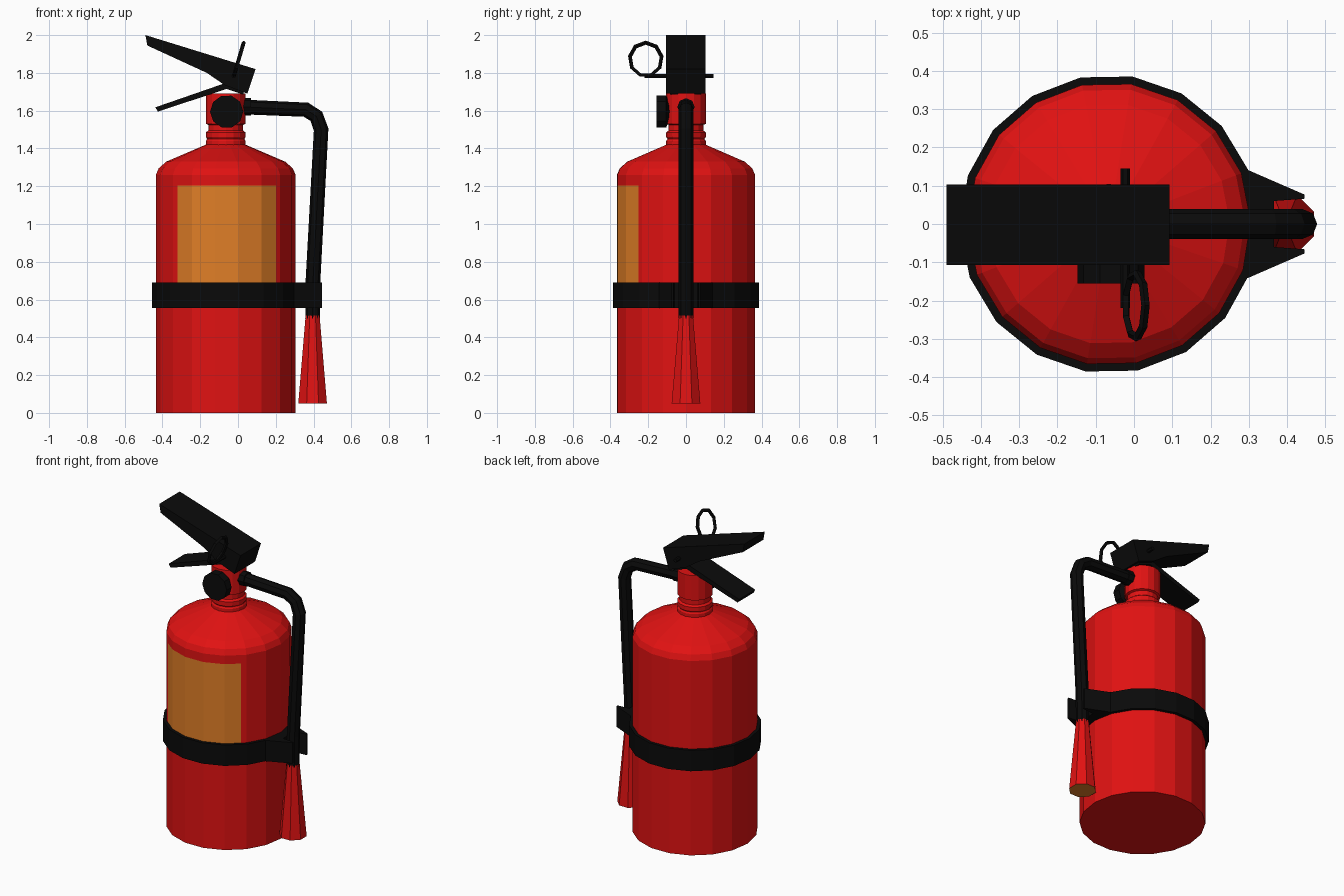
import bpy, bmesh, math
from mathutils import Matrix, Vector

if "Cube" in bpy.data.objects:
    bpy.data.objects.remove(bpy.data.objects["Cube"], do_unlink=True)


def material(name, color):
    m = bpy.data.materials.new(name)
    m.use_nodes = True
    m.diffuse_color = color
    m.node_tree.nodes["Principled BSDF"].inputs["Base Color"].default_value = color
    return m


RED = material("red paint", (0.75, 0.006, 0.006, 1))
BLACK = material("black plastic", (0.003, 0.003, 0.003, 1))
ORANGE = material("orange label", (0.75, 0.21, 0.02, 1))
CX = -0.065          # axis of the tank
TURN = math.radians(1)


def finish(name, bm, *mats):
    bmesh.ops.recalc_face_normals(bm, faces=bm.faces)
    me = bpy.data.meshes.new(name)
    bm.to_mesh(me)
    bm.free()
    for m in mats:
        me.materials.append(m)
    ob = bpy.data.objects.new(name, me)
    bpy.context.collection.objects.link(ob)
    return ob


def lathe(profile, sides, matrix, turn=0.0):
    """Closed turned solid from (radius, height) pairs."""
    bm = bmesh.new()
    rings = []
    for r, z in profile:
        angles = [turn + math.tau * i / sides for i in range(sides)]
        rings.append([bm.verts.new(matrix @ Vector((r * math.cos(a), r * math.sin(a), z)))
                      for a in angles])
    for low, high in zip(rings, rings[1:]):
        for i in range(sides):
            j = (i + 1) % sides
            bm.faces.new((low[i], low[j], high[j], high[i]))
    bm.faces.new(rings[0][::-1])
    bm.faces.new(rings[-1])
    return bm


def prism(name, outline, axis, low, high, mat):
    """Extrude an outline along y (xz outline) or z (xy outline)."""
    def place(u, v, d):
        return (u, d, v) if axis == "y" else (u, v, d)
    bm = bmesh.new()
    face = bm.faces.new([bm.verts.new(place(u, v, low)) for u, v in outline])
    ext = bmesh.ops.extrude_face_region(bm, geom=[face])
    moved = [g for g in ext["geom"] if isinstance(g, bmesh.types.BMVert)]
    bmesh.ops.translate(bm, verts=moved, vec=place(0, 0, high - low))
    return finish(name, bm, mat)


def tube(name, points, radius, resolution, mat, cyclic=False):
    cu = bpy.data.curves.new(name, "CURVE")
    cu.dimensions = "3D"
    cu.bevel_depth = radius
    cu.bevel_resolution = resolution
    cu.use_fill_caps = True
    sp = cu.splines.new("POLY")
    sp.points.add(len(points) - 1)
    for p, co in zip(sp.points, points):
        p.co = (*co, 1)
    sp.use_cyclic_u = cyclic
    sp.use_smooth = False
    cu.materials.append(mat)
    ob = bpy.data.objects.new(name, cu)
    bpy.context.collection.objects.link(ob)
    return ob


on_axis = Matrix.Translation((CX, 0, 0))

# Tank, with the label cut into its front faces
bm = lathe([(0.37, 0), (0.37, 1.26), (0.355, 1.295), (0.315, 1.33), (0.105, 1.42)],
           18, on_axis, TURN)
for co, no in (((0, 0, 0.6), (0, 0, 1)), ((0, 0, 1.205), (0, 0, 1)),
               ((-0.32, 0, 0), (1, 0, 0)), ((0.2, 0, 0), (1, 0, 0))):
    front = [f for f in bm.faces if f.calc_center_median().y < -0.1 and abs(f.normal.z) < 0.1]
    bm.normal_update()
    front = [f for f in bm.faces if f.calc_center_median().y < -0.1 and abs(f.normal.z) < 0.1]
    geom = front + list({e for f in front for e in f.edges}) + list({v for f in front for v in f.verts})
    bmesh.ops.bisect_plane(bm, geom=geom, plane_co=co, plane_no=no)
bm.normal_update()
for f in bm.faces:
    c = f.calc_center_median()
    if abs(f.normal.z) < 0.1 and c.y < -0.2 and -0.32 < c.x < 0.2 and 0.6 < c.z < 1.205:
        f.material_index = 1
finish("tank", bm, RED, ORANGE)

# Neck with grooves
finish("neck", lathe([(0.105, 1.41), (0.105, 1.44), (0.098, 1.45), (0.105, 1.46), (0.105, 1.485),
                      (0.092, 1.495), (0.092, 1.525), (0.105, 1.53), (0.105, 1.69)],
                     16, on_axis, TURN), RED)

# Pressure gauge
facing = Matrix.Translation((-0.06, 0, 1.595)) @ Matrix.Rotation(math.pi / 2, 4, "X")
finish("gauge", lathe([(0.03, 0.08), (0.088, 0.105), (0.088, 0.155)], 10, facing, TURN), BLACK)

# Strap around the tank and the clip holding the hose
finish("strap", lathe([(0.39, 0.555), (0.39, 0.69)], 18, on_axis, TURN), BLACK)
half = [(0.25, 0.16), (0.3, 0.14), (0.445, 0.077), (0.445, 0.066), (0.365, 0.06)]
prism("hose_clip", half + [(x, -y) for x, y in reversed(half)], "z", 0.555, 0.69, BLACK)

# Hose, its collar and the nozzle horn
tube("hose", [(0.02, 0, 1.62), (0.36, 0, 1.605), (0.415, 0, 1.57), (0.44, 0, 1.5),
              (0.397, 0, 0.7), (0.395, 0, 0.5)], 0.039, 2, BLACK)
sideways = Matrix.Translation((0, 0, 1.62)) @ Matrix.Rotation(math.pi / 2, 4, "Y")
finish("hose_collar", lathe([(0.046, 0.02), (0.046, 0.07)], 8, sideways), BLACK)
bm = lathe([(0.082, 0.05), (0.04, 0.515)], 8, Matrix.Translation((0.395, 0, 0)), math.pi / 8)
for f in bm.faces:
    f.material_index = int(f.calc_center_median().z < 0.06)
finish("nozzle_horn", bm, RED, ORANGE)

# Levers
prism("upper_lever", [(-0.49, 2.0), (0.093, 1.82), (0.05, 1.69), (-0.07, 1.735),
                      (-0.165, 1.80), (-0.48, 1.945)], "y", -0.107, 0.103, BLACK)
prism("lower_lever", [(-0.437, 1.618), (-0.425, 1.595), (-0.06, 1.715), (0.03, 1.685),
                      (0.03, 1.74), (-0.07, 1.745)], "y", -0.085, 0.08, BLACK)

# Safety pin and its pull ring
tube("safety_pin", [(-0.023, -0.22, 1.783), (-0.023, 0.145, 1.783)], 0.012, 1, BLACK)
ring = []
for i in range(9):
    a = math.tau * i / 9 + math.pi / 2
    s = math.sin(a)
    ring.append((0.004 + 0.026 * s, -0.213 + 0.085 * math.cos(a), 1.872 + 0.088 * s))
tube("pull_ring", ring, 0.011, 0, BLACK, cyclic=True)
